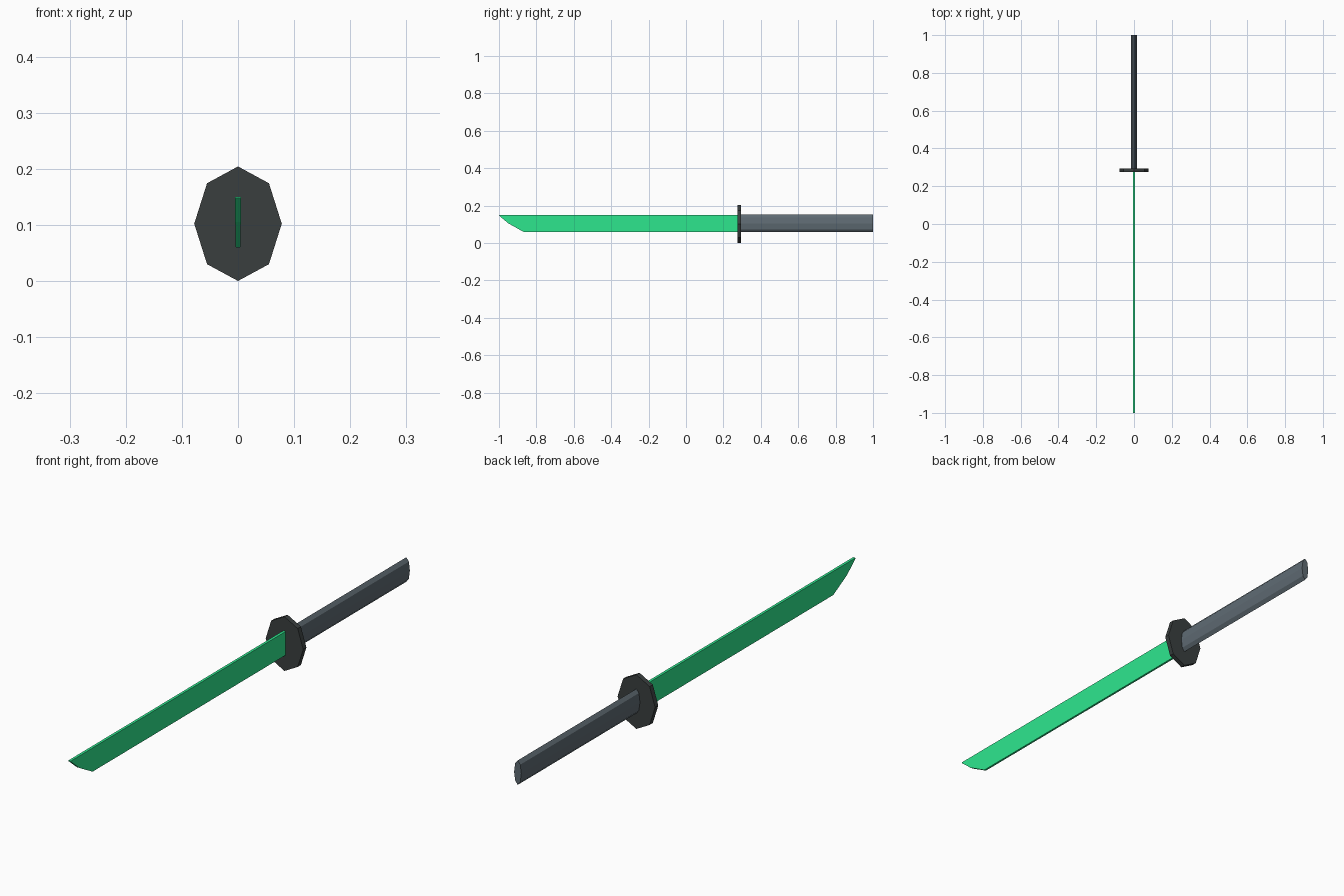
import bpy, bmesh, math

if "Cube" in bpy.data.objects:
    bpy.data.objects.remove(bpy.data.objects["Cube"])


def material(name, rgb):
    # display colour to linear
    lin = [(c / 255 / 12.92) if c < 11 else ((c / 255 + 0.055) / 1.055) ** 2.4 for c in rgb]
    m = bpy.data.materials.new(name)
    m.diffuse_color = (*lin, 1)
    m.use_nodes = True
    m.node_tree.nodes["Principled BSDF"].inputs["Base Color"].default_value = m.diffuse_color
    return m


def loft(name, rings, mat):
    """Skin a list of equal-length point rings and cap both ends."""
    bm = bmesh.new()
    loops = [[bm.verts.new(p) for p in ring] for ring in rings]
    n = len(loops[0])
    for a, b in zip(loops, loops[1:]):
        for i in range(n):
            j = (i + 1) % n
            bm.faces.new((a[i], a[j], b[j], b[i]))
    bm.faces.new(loops[0])
    bm.faces.new(loops[-1][::-1])
    bmesh.ops.recalc_face_normals(bm, faces=bm.faces)
    me = bpy.data.meshes.new(name)
    bm.to_mesh(me)
    bm.free()
    me.materials.append(mat)
    ob = bpy.data.objects.new(name, me)
    bpy.context.collection.objects.link(ob)
    return ob


def oval(y, rx, rz, zc):
    return [(rx * math.cos(k * math.pi / 4), y, zc + rz * math.sin(k * math.pi / 4))
            for k in range(8)]


green = material("blade green", (46, 232, 143))
grey = material("grip grey", (95, 107, 115))
dark = material("guard charcoal", (58, 63, 63))

# blade: thin bar with a flat spine and a slanted tip rising to the spine
TOP = 0.15


def blade_section(y, bottom, w):
    right = [(w, y, bottom), (0.005, y, TOP)]
    return right + [(-x, yy, z) for x, yy, z in reversed(right)]


loft("blade", [blade_section(y, b, w) for y, b, w in
               ((-1.0, 0.147, 0.005), (-0.95, 0.105, 0.005),
                (-0.87, 0.06, 0.004), (0.285, 0.06, 0.004))], green)

# guard: eight-sided oval plate
loft("guard", [oval(y, 0.078, 0.102, 0.102) for y in (0.276, 0.295)], dark)

# handle: eight-sided narrow oval bar
loft("handle", [oval(y, 0.015, 0.046, 0.105) for y in (0.29, 1.0)], grey)
